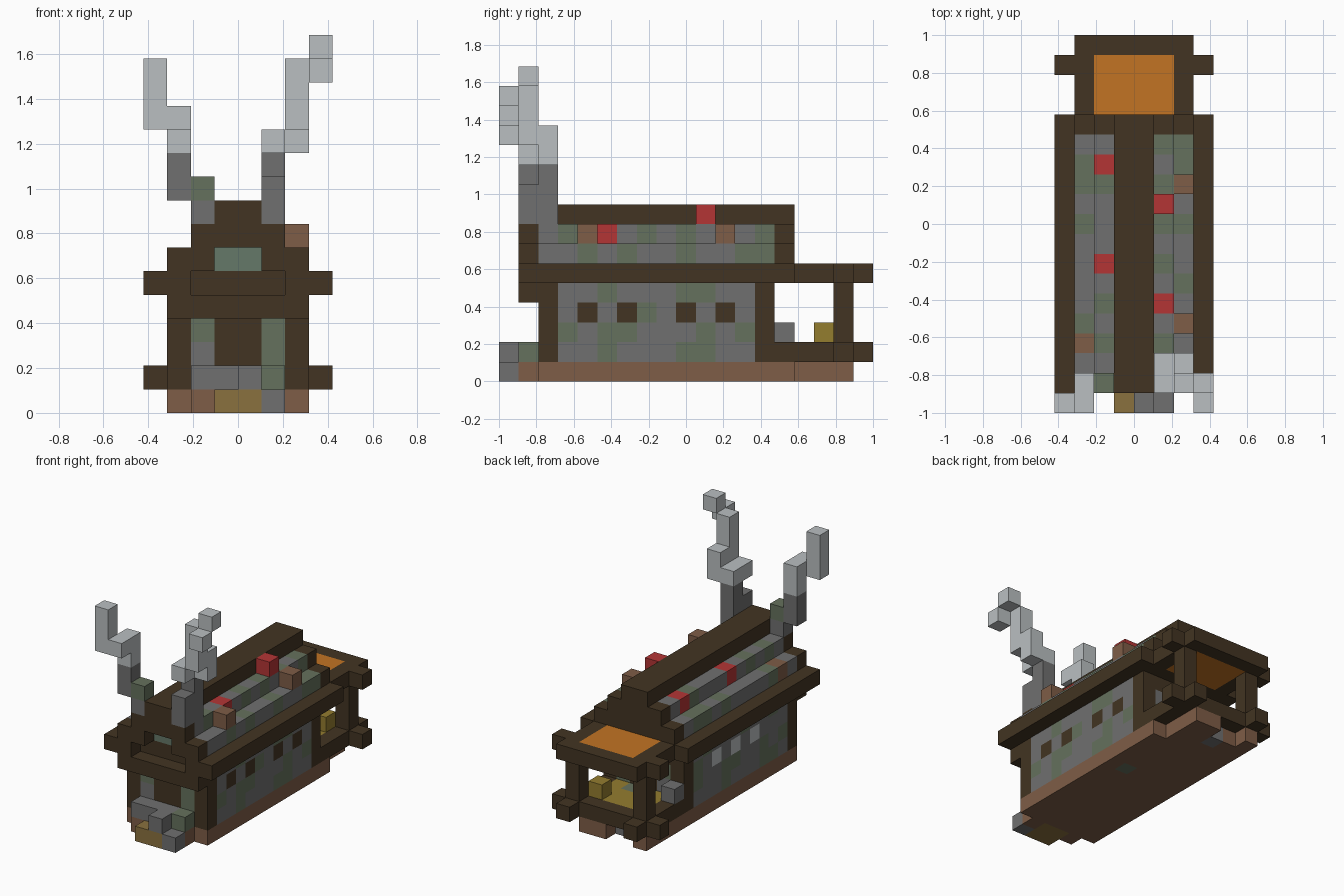
import bpy, bmesh
from mathutils import Vector

if "Cube" in bpy.data.objects:
    bpy.data.objects.remove(bpy.data.objects["Cube"], do_unlink=True)

U = 2 / 19  # block size


def lin(c):
    c /= 255
    return c / 12.92 if c <= 0.04045 else ((c + 0.055) / 1.055) ** 2.4


COLOURS = {
    "D": ("dark_timber", (66, 52, 34)),
    "S": ("stone", (112, 112, 112)),
    "M": ("mossy_stone", (101, 113, 93)),
    "C": ("clay_brown", (126, 93, 71)),
    "R": ("red", (180, 53, 53)),
    "O": ("orange", (194, 116, 35)),
    "G": ("straw", (138, 113, 62)),
    "Y": ("yellow", (148, 125, 47)),
    "P": ("pale_smoke", (186, 191, 193)),
    "W": ("window_green", (101, 120, 104)),
}
MATS = {}
for key, (label, rgb) in COLOURS.items():
    mat = bpy.data.materials.new(label)
    mat.use_nodes = True
    col = (*[lin(c) for c in rgb], 1)
    mat.diffuse_color = col
    bsdf = mat.node_tree.nodes["Principled BSDF"]
    bsdf.inputs["Base Color"].default_value = col
    bsdf.inputs["Roughness"].default_value = 0.9
    MATS[key] = mat


def span(v):
    return range(v[0], v[1] + 1) if isinstance(v, tuple) else (v,)


def box(key, x, y, z):
    """Blocks filling inclusive ranges of x, y and z."""
    return {(i, j, k): key for i in span(x) for j in span(y) for k in span(z)}


def rows_y(text, x, y0, z_top):
    """Blocks from rows of letters, running along y, top row first."""
    return {(x, y0 + n, z_top - r): c
            for r, row in enumerate(text.split()) for n, c in enumerate(row)}


def rows_x(text, x0, y, z_top):
    """Blocks from rows of letters, running along x, top row first."""
    return {(x0 + n, y, z_top - r): c
            for r, row in enumerate(text.split()) for n, c in enumerate(row)
            if c != "."}


def part(name, *groups):
    """Join blocks into one mesh, keeping only the outer faces."""
    cells = {}
    for g in groups:
        cells.update(g)
    keys = sorted(set(cells.values()))
    bm = bmesh.new()
    for cell, key in cells.items():
        centre = Vector(cell) + Vector((0.5, 0.5, 0.5))
        for axis in range(3):
            for sign in (-1, 1):
                n = Vector((0, 0, 0))
                n[axis] = sign
                if tuple(int(a + b) for a, b in zip(cell, n)) in cells:
                    continue
                u, v = Vector((0, 0, 0)), Vector((0, 0, 0))
                u[(axis + 1) % 3] = 0.5
                v[(axis + 2) % 3] = 0.5 * sign
                mid = centre + n / 2
                f = bm.faces.new([bm.verts.new((mid + a * u + b * v - Vector((4, 9.5, 0))) * U)
                                  for a, b in ((-1, -1), (1, -1), (1, 1), (-1, 1))])
                f.material_index = keys.index(key)
    bmesh.ops.remove_doubles(bm, verts=bm.verts, dist=0.001)
    mesh = bpy.data.meshes.new(name)
    bm.to_mesh(mesh)
    bm.free()
    for key in keys:
        mesh.materials.append(MATS[key])
    obj = bpy.data.objects.new(name, mesh)
    bpy.context.collection.objects.link(obj)


# Foundation and front steps
part("foundation",
     box("C", (1, 6), (2, 14), 0), box("C", (1, 5), (15, 16), 0),
     box("C", 1, 17, 0), box("C", (4, 5), 17, 0),
     box("M", 5, 10, 0), box("S", 3, 16, 0))
part("front_steps",
     rows_x("SSSM CGGC", 2, 1, 1), rows_x(".S. GGS", 3, 0, 1))

# House walls
part("left_wall", rows_y("""
    SSMSSSMMSS
    SDSDMSDSDS
    MSMMSSSMSM
    SSMSSSMMSS""", 6, 3, 4))
part("right_wall", rows_y("""
    SMSSMSSSMS
    SSSPSPSPSM
    MSMSSMMSSM
    SMMSSSMSSS""", 1, 3, 4))
part("front_wall", rows_x("DDDDDD DMDDMD DSDDMD DSSSMD", 1, 2, 4))
part("rear_wall", rows_x("DDDDDD DMDDSD DSDDMD DSDDSD", 1, 13, 4))

# Eaves and gables
part("eaves", box("D", (0, 7), (2, 14), 5),
     *[box("D", x, 1, 5) for x in ((0, 1), (6, 7))], box("D", (1, 6), 1, 4))
part("front_gable", box("D", (1, 2), 1, 6), box("D", (5, 6), 1, 6),
     box("D", (2, 5), 1, 7), box("D", (3, 4), 1, 8))
part("gable_window", box("W", (3, 4), 2, 6))
part("rear_gable", box("D", (1, 6), 14, 6), box("D", (2, 5), 14, 7))

# Stepped roof
part("ridge", box("D", (3, 4), (2, 14), 8))
part("left_upper_roof", rows_y("SMSRSMSMSMSM", 5, 2, 7))
part("left_lower_roof", rows_y("SSMSMSSMSSMM", 6, 2, 6))
part("right_upper_roof", rows_y("SMSMSRSSSMRS", 2, 2, 7))
part("right_lower_roof", rows_y("SCMSSSSMSMMS", 1, 2, 6))
part("roof_red_block", box("R", 5, 10, 8))
part("roof_brown_blocks", box("C", 6, 4, 7), box("C", 6, 11, 7))

# Rear porch
part("porch_frame",
     *[box("D", x, (14, 18), 1) for x in (1, 6)], box("D", (0, 7), 17, 1))
part("porch_floor", box("Y", (2, 5), (14, 16), 1), box("M", (3, 4), 14, 1))
part("porch_posts", *[box("D", x, 17, (2, 4)) for x in (1, 6)])
part("porch_roof", box("D", (1, 6), (15, 18), 5), box("D", 0, 17, 5),
     box("D", 7, 17, 5), box("O", (2, 5), (15, 17), 5))
part("porch_yellow_block", box("Y", 5, 16, 2))
part("porch_stone_block", box("S", 1, 14, 2))

# Chimneys and their drifting smoke
part("left_chimney", box("S", 5, 1, (8, 9)), box("S", 5, 2, (8, 10)))
part("left_smoke", box("P", 5, (1, 2), 11), box("P", 6, 2, (11, 12)),
     box("P", 6, 1, (12, 14)), box("P", 7, 0, 14), box("P", 7, 1, 15))
part("right_chimney", box("S", 2, 1, 8), box("M", 2, 1, 9), box("S", 1, 1, (9, 10)))
part("right_smoke", box("P", 1, 1, (11, 12)), box("P", 1, 0, 12), box("P", 0, 0, (12, 14)))
